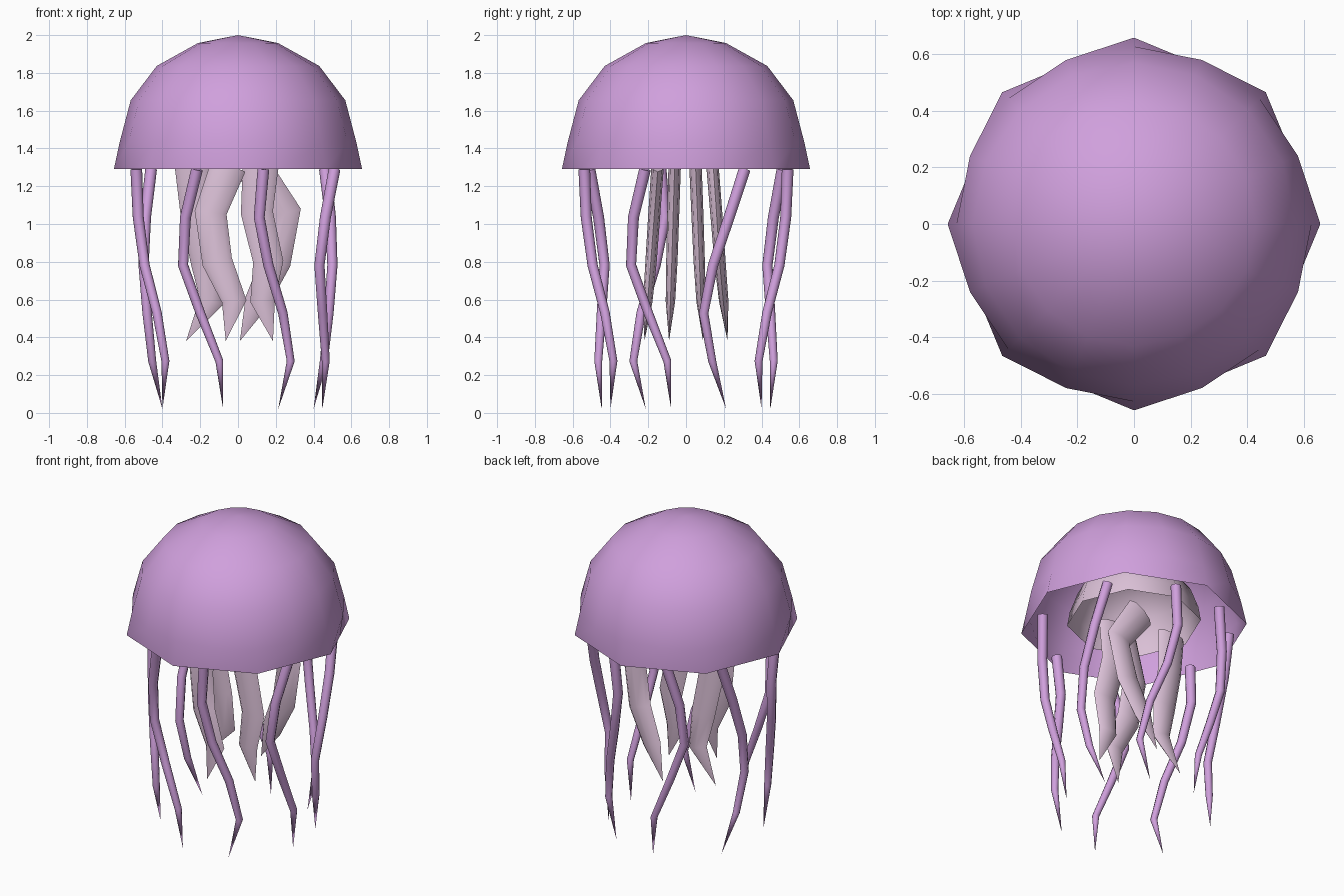
import bpy, bmesh, math
from mathutils import Vector

cube = bpy.data.objects.get("Cube")
if cube:
    bpy.data.objects.remove(cube, do_unlink=True)


def make_material(name, rgb):
    mat = bpy.data.materials.new(name)
    mat.use_nodes = True
    mat.diffuse_color = (*rgb, 1)
    mat.node_tree.nodes["Principled BSDF"].inputs["Base Color"].default_value = (*rgb, 1)
    return mat


orchid = make_material("orchid purple", (0.63, 0.35, 0.72))
pale = make_material("pale pink", (0.72, 0.54, 0.69))


def loft(name, rings, mat, cap_start=False, smooth_angle=60):
    """Skin a list of point rings; the last ring is a single tip point."""
    bm = bmesh.new()
    loops = [[bm.verts.new(p) for p in ring] for ring in rings]
    for a, b in zip(loops, loops[1:]):
        n = len(a)
        for i in range(n):
            j = (i + 1) % n
            bm.faces.new((a[i], a[j], b[0]) if len(b) == 1 else (a[i], a[j], b[j], b[i]))
    if cap_start:
        bm.faces.new(loops[0][::-1])
    bmesh.ops.recalc_face_normals(bm, faces=bm.faces)
    mesh = bpy.data.meshes.new(name)
    bm.to_mesh(mesh)
    bm.free()
    obj = bpy.data.objects.new(name, mesh)
    bpy.context.collection.objects.link(obj)
    mesh.materials.append(mat)
    bpy.ops.object.select_all(action="DESELECT")
    obj.select_set(True)
    bpy.context.view_layer.objects.active = obj
    bpy.ops.object.shade_smooth_by_angle(angle=math.radians(smooth_angle))
    return obj


def dome(name, profile, sides, mat):
    """Open dome whose rim is an octagon."""
    rings = []
    for k, (r, z) in enumerate(profile[:-1]):
        ring = []
        for i in range(sides):
            a = math.tau * i / sides
            flat = math.cos(math.pi / 8) if k == 0 and sides == 16 and i % 2 else 1
            ring.append((r * flat * math.cos(a), r * flat * math.sin(a), z))
        rings.append(ring)
    rings.append([(0, 0, profile[-1][1])])
    return loft(name, rings, mat)


def strand(name, path, widths, depths, sides, mat):
    """Tapering limb along a path, with an elliptical section and a pointed end."""
    pts = [Vector(p) for p in path]
    rings = []
    for k, p in enumerate(pts[:-1]):
        tangent = (pts[k + 1] - pts[max(k - 1, 0)]).normalized()
        side = Vector((0, 1, 0)).cross(tangent).normalized()
        other = tangent.cross(side)
        rings.append([p + side * widths[k] * math.cos(math.tau * i / sides)
                      + other * depths[k] * math.sin(math.tau * i / sides)
                      for i in range(sides)])
    rings.append([pts[-1]])
    return loft(name, rings, mat, cap_start=True)


# Outer bell and the smaller dome inside it
dome("bell", [(0.657, 1.29), (0.626, 1.435), (0.568, 1.655), (0.43, 1.837),
              (0.212, 1.958), (0, 2.0)], 16, orchid)
dome("inner_bell", [(0.39, 1.33), (0.375, 1.42), (0.33, 1.54), (0.25, 1.64),
                    (0.12, 1.7), (0, 1.72)], 8, pale)

# Outer tentacles: three swaying patterns, in degrees from a base direction
sway_a = (-23, -31, -34, -24, -12, -10)
sway_b = (14, 12, 18, 29, 36, 28)
sway_c = (34, 25, 16, 11, 17, 28)
reach = (0.555, 0.54, 0.52, 0.49, 0.475, 0.453)
thick = (0.031, 0.029, 0.027, 0.025, 0.021)
tentacles = [
    ("front_right", 270, sway_a, 1), ("front_left", 270, sway_b, 1),
    ("back_right", 90, sway_a, -1), ("back_left", 90, sway_b, -1),
    ("left_front", 0, sway_a, 1), ("left_back", 0, sway_c, 1),
    ("right_front", 180, sway_b, 1), ("right_back", 180, sway_c, -1),
]
for label, base, sway, sign in tentacles:
    path = []
    for k, (r, s) in enumerate(zip(reach, sway)):
        a = math.radians(base + sign * s)
        path.append((r * math.cos(a), r * math.sin(a), 1.29 - 0.254 * k))
    strand(label + "_tentacle", path, thick, thick, 8, orchid)

# Ribbon-like central arms: sideways positions down the arm, then top and tip depth
arm_z = (1.31, 1.06, 0.8, 0.59, 0.38)
arm_width = (0.095, 0.085, 0.08, 0.065)
arm_depth = (0.033, 0.032, 0.03, 0.025)
arms = [
    ("front_arm", (-0.05, -0.145, -0.11, -0.02, -0.065), -0.15, -0.22),
    ("right_arm", (-0.24, -0.22, -0.17, -0.14, -0.275), 0.05, 0.09),
    ("back_arm", (0.07, 0.25, 0.2, 0.1, 0.01), 0.14, 0.22),
    ("left_arm", (0.12, 0.1, 0.16, 0.13, 0.185), -0.06, -0.09),
]
for label, xs, y_top, y_tip in arms:
    path = [(x, y_top + (y_tip - y_top) * k / 4, z)
            for k, (x, z) in enumerate(zip(xs, arm_z))]
    strand(label, path, arm_width, arm_depth, 8, pale)
